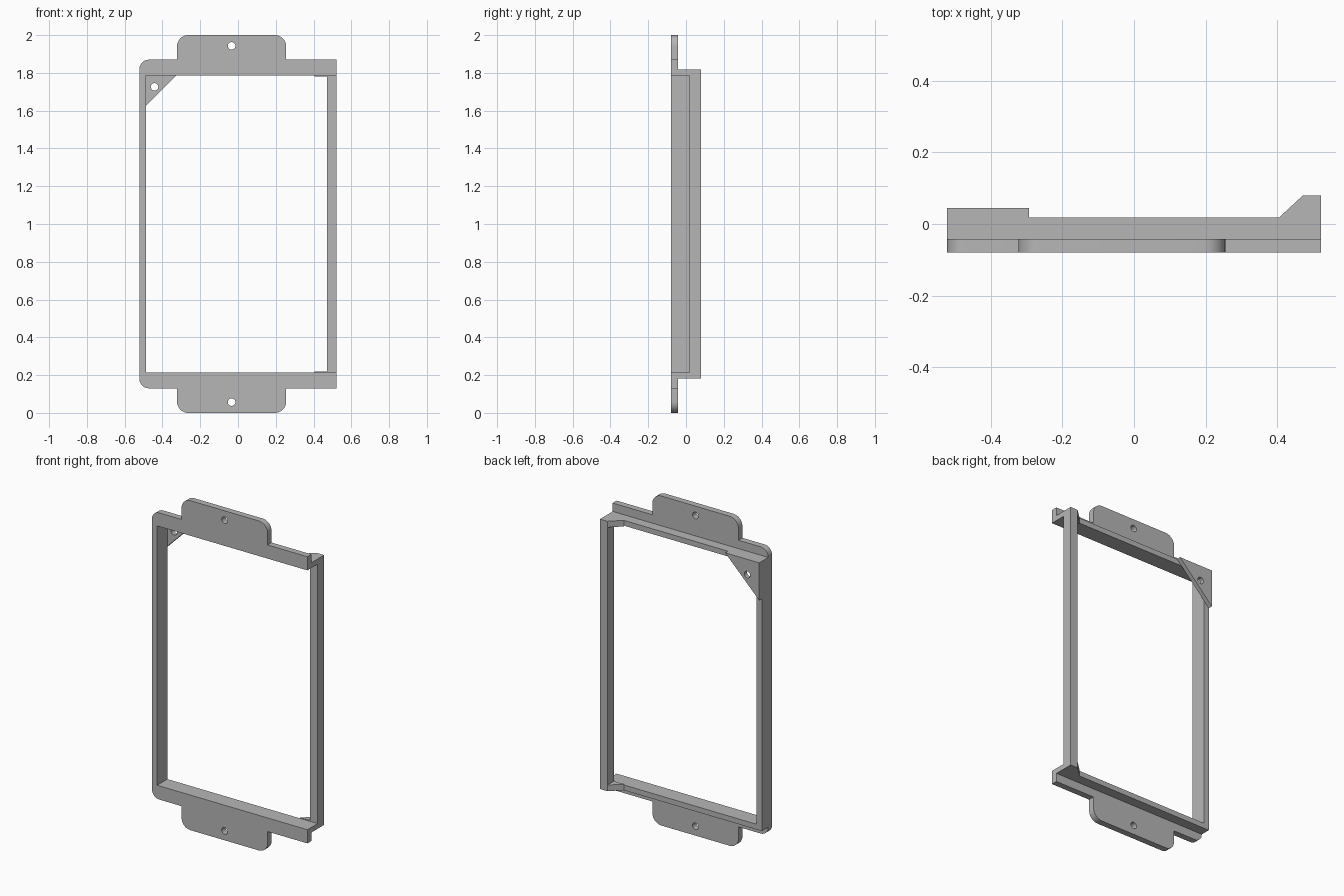
import bpy, bmesh, math
from mathutils import Vector

if "Cube" in bpy.data.objects:
    bpy.data.objects.remove(bpy.data.objects["Cube"])

# Single grey plastic
GREY = (0.47, 0.47, 0.47, 1)
grey = bpy.data.materials.new("plain grey")
grey.use_nodes = True
grey.diffuse_color = GREY
grey.node_tree.nodes["Principled BSDF"].inputs["Base Color"].default_value = GREY

# Main dimensions; heights are measured from the middle of the frame
MID = 1.0
LEFT, RIGHT = -0.522, 0.522
INNER_X, POST_X = -0.487, 0.472
FLANGE, BODY, OPENING = 0.87, 0.819, 0.787
FRONT, STEP, REAR, BACK = -0.08, -0.042, 0.018, 0.08
TAB_A, TAB_B, HOLE_X, HOLE_R = -0.323, 0.255, -0.034, 0.02


def rounded(points, steps=10):
    """Outline of (a, b, radius) corners, with right-angled corners rounded."""
    out = []
    for i, (a, b, r) in enumerate(points):
        p = Vector((a, b))
        if not r:
            out.append(p)
            continue
        u = (Vector(points[i - 1][:2]) - p).normalized() * r
        v = (Vector(points[(i + 1) % len(points)][:2]) - p).normalized() * r
        for k in range(steps + 1):
            t = math.pi / 2 * k / steps
            out.append(p + u * (1 - math.sin(t)) + v * (1 - math.cos(t)))
    return out


def circle(a, b, r, n=32):
    return [Vector((a + r * math.cos(math.tau * k / n),
                    b + r * math.sin(math.tau * k / n))) for k in range(n)]


def prism(name, loops, lo, hi, axis="y"):
    """Fill outline loops (later loops are holes) and extrude along y or z."""
    def place(p):
        return (p.x, lo, p.y + MID) if axis == "y" else (p.x, p.y, lo)

    bm = bmesh.new()
    edges = []
    for loop in loops:
        vs = [bm.verts.new(place(p)) for p in loop]
        edges += [bm.edges.new((vs[i - 1], vs[i])) for i in range(len(vs))]
    if len(loops) == 1:
        bm.faces.new(vs)
    else:
        bmesh.ops.triangle_fill(bm, edges=edges, use_beauty=True)
    ext = bmesh.ops.extrude_face_region(bm, geom=bm.faces[:], use_keep_orig=True)
    moved = [g for g in ext["geom"] if isinstance(g, bmesh.types.BMVert)]
    d = hi - lo
    bmesh.ops.translate(bm, verts=moved, vec=(0, d, 0) if axis == "y" else (0, 0, d))
    bmesh.ops.recalc_face_normals(bm, faces=bm.faces[:])
    mesh = bpy.data.meshes.new(name)
    bm.to_mesh(mesh)
    bm.free()
    mesh.materials.append(grey)
    obj = bpy.data.objects.new(name, mesh)
    bpy.context.collection.objects.link(obj)
    bpy.ops.object.select_all(action="DESELECT")
    bpy.context.view_layer.objects.active = obj
    obj.select_set(True)
    bpy.ops.object.shade_smooth_by_angle(angle=math.radians(30))
    return obj


def flat(*points):
    return [Vector(p) for p in points]


# Front flange: a C shape open to one side, with a mounting tab at each end
upper = [(RIGHT, OPENING, 0), (RIGHT, FLANGE, 0), (TAB_B, FLANGE, 0),
         (TAB_B, MID, 0.06), (TAB_A, MID, 0.06), (TAB_A, FLANGE, 0),
         (LEFT, FLANGE, 0.05)]
lower = [(a, -b, r) for a, b, r in reversed(upper)]
inner = [(INNER_X, -OPENING, 0), (INNER_X, OPENING, 0)]
prism("front_flange",
      [rounded(upper + lower + inner),
       circle(HOLE_X, 0.943, HOLE_R), circle(HOLE_X, -0.943, HOLE_R)],
      FRONT, STEP)

# Rails and closed side wall behind the flange
prism("frame_body",
      [flat((RIGHT, OPENING), (RIGHT, BODY), (LEFT, BODY), (LEFT, -BODY),
            (RIGHT, -BODY), (RIGHT, -OPENING), (INNER_X, -OPENING),
            (INNER_X, OPENING))],
      STEP, REAR)

# Rear post across the open side
prism("rear_post",
      [flat((POST_X, -BODY), (RIGHT, -BODY), (RIGHT, BODY), (POST_X, BODY))],
      REAR, BACK)

# Sloped braces joining the rails to the post
ramp = flat((0.405, REAR), (POST_X, REAR), (POST_X, BACK))
brace = OPENING - 0.005
prism("upper_brace", [ramp], MID + brace, MID + BODY, "z")
prism("lower_brace", [ramp], MID - BODY, MID - brace, "z")

# Triangular corner gusset with a screw hole
leg = 0.228
prism("corner_gusset",
      [flat((LEFT, BODY), (LEFT, BODY - leg), (LEFT + leg, BODY)),
       circle(-0.442, 0.726, HOLE_R)],
      REAR, 0.044)
